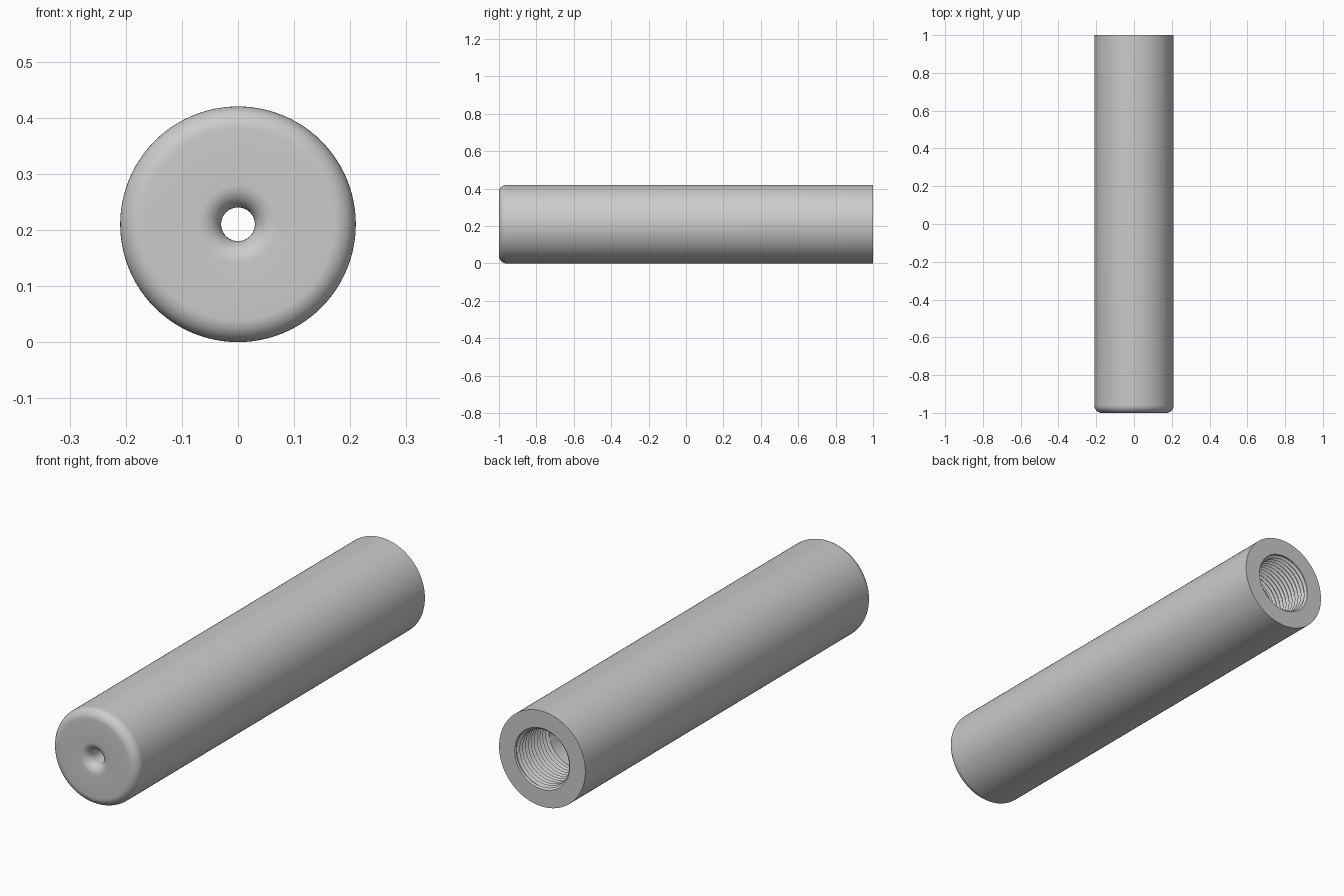
import bpy
import bmesh
from math import sin, cos, pi, radians

if "Cube" in bpy.data.objects:
    bpy.data.objects.remove(bpy.data.objects["Cube"])

OUTER, BORE, MAJOR, HOLE = 0.21, 0.122, 0.134, 0.03
FILLET, HOLE_FILLET = 0.04, 0.04
FRONT, BACK, FLOOR = -1.0, 1.0, -0.88
THREAD_END, PITCH, STEPS, SIDES = 0.78, 0.02, 8, 96


def arc(radius, y, size, start, end, count=10):
    """Points (radius, y) of a rounded edge, angles in degrees."""
    angles = [radians(start + (end - start) * i / count) for i in range(count + 1)]
    return [(radius + size * cos(a), y + size * sin(a)) for a in angles]


def thread_radius(y, turn):
    """Triangular helical groove with a small lead-in chamfer at the mouth."""
    phase = ((y - THREAD_END) / PITCH - turn) % 1.0
    groove = min(1.0, 1.25 * (1.0 - abs(2.0 * phase - 1.0)))
    return max(BORE + (MAJOR - BORE) * groove, MAJOR - (BACK - y))


# Outer skin, from the back rim over the front face to the bore floor
skin = [(OUTER, BACK)]
skin += arc(OUTER - FILLET, FRONT + FILLET, FILLET, 0, -90)
skin += arc(HOLE + HOLE_FILLET, FRONT + HOLE_FILLET, HOLE_FILLET, -90, -180)
skin += [(HOLE, FLOOR), (BORE, FLOOR), (BORE, THREAD_END - 0.002)]

# Sweep the profile round the axis, advancing the thread by one pitch per turn
bm = bmesh.new()
rows = round((BACK - THREAD_END) / PITCH * STEPS)
columns = []
for side in range(SIDES + 1):
    turn = side / SIDES
    points = list(skin)
    for i in range(-STEPS, rows + 1):
        y = THREAD_END + PITCH * (i / STEPS + turn)
        y = min(max(y, THREAD_END), BACK)
        points.append((thread_radius(y, turn), y))
    points.append((thread_radius(BACK, turn), BACK))
    a = 2 * pi * turn
    columns.append([bm.verts.new((r * cos(a), y, OUTER + r * sin(a))) for r, y in points])
for left, right in zip(columns, columns[1:]):
    count = len(left)
    for i in range(count):
        j = (i + 1) % count
        bm.faces.new((left[i], left[j], right[j], right[i]))
bmesh.ops.remove_doubles(bm, verts=bm.verts, dist=0.00002)
bmesh.ops.recalc_face_normals(bm, faces=bm.faces)

mesh = bpy.data.meshes.new("threaded_tube")
bm.to_mesh(mesh)
bm.free()
tube = bpy.data.objects.new("threaded_tube", mesh)
bpy.context.collection.objects.link(tube)

# Plain grey finish
grey = bpy.data.materials.new("light_grey")
grey.use_nodes = True
colour = (0.6, 0.6, 0.6, 1)
grey.diffuse_color = colour
grey.node_tree.nodes["Principled BSDF"].inputs["Base Color"].default_value = colour
mesh.materials.append(grey)

bpy.context.view_layer.objects.active = tube
tube.select_set(True)
bpy.ops.object.shade_smooth_by_angle(angle=radians(30))
